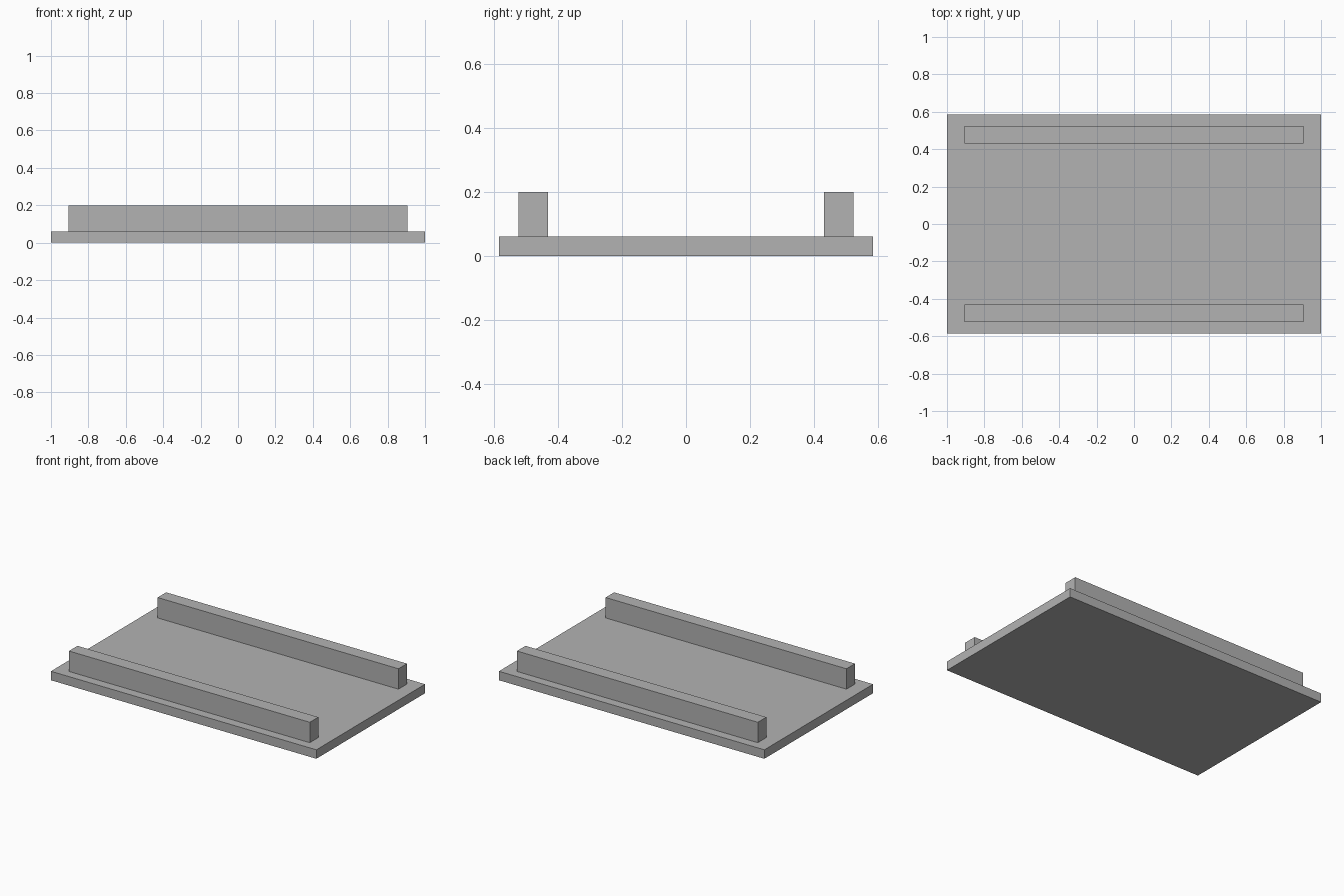
import bpy

cube = bpy.data.objects.get("Cube")
if cube:
    bpy.data.objects.remove(cube, do_unlink=True)

grey = bpy.data.materials.new("plain_grey")
grey.use_nodes = True
colour = (0.448, 0.448, 0.448, 1)
grey.diffuse_color = colour
grey.node_tree.nodes["Principled BSDF"].inputs["Base Color"].default_value = colour


def box(name, size, centre):
    bpy.ops.mesh.primitive_cube_add(size=1, location=centre)
    obj = bpy.context.object
    obj.name = name
    obj.scale = size
    bpy.ops.object.transform_apply(location=False, rotation=False, scale=True)
    obj.data.materials.append(grey)
    return obj


# Flat base board
base_height = 0.061
box("base_board", (2, 1.17, base_height), (0, 0, base_height / 2))

# Two matching rails standing on the board
rail_height = 0.2 - base_height
for name, side in (("front_rail", -1), ("back_rail", 1)):
    box(name, (1.815, 0.092, rail_height),
        (0, side * 0.477, base_height + rail_height / 2))
